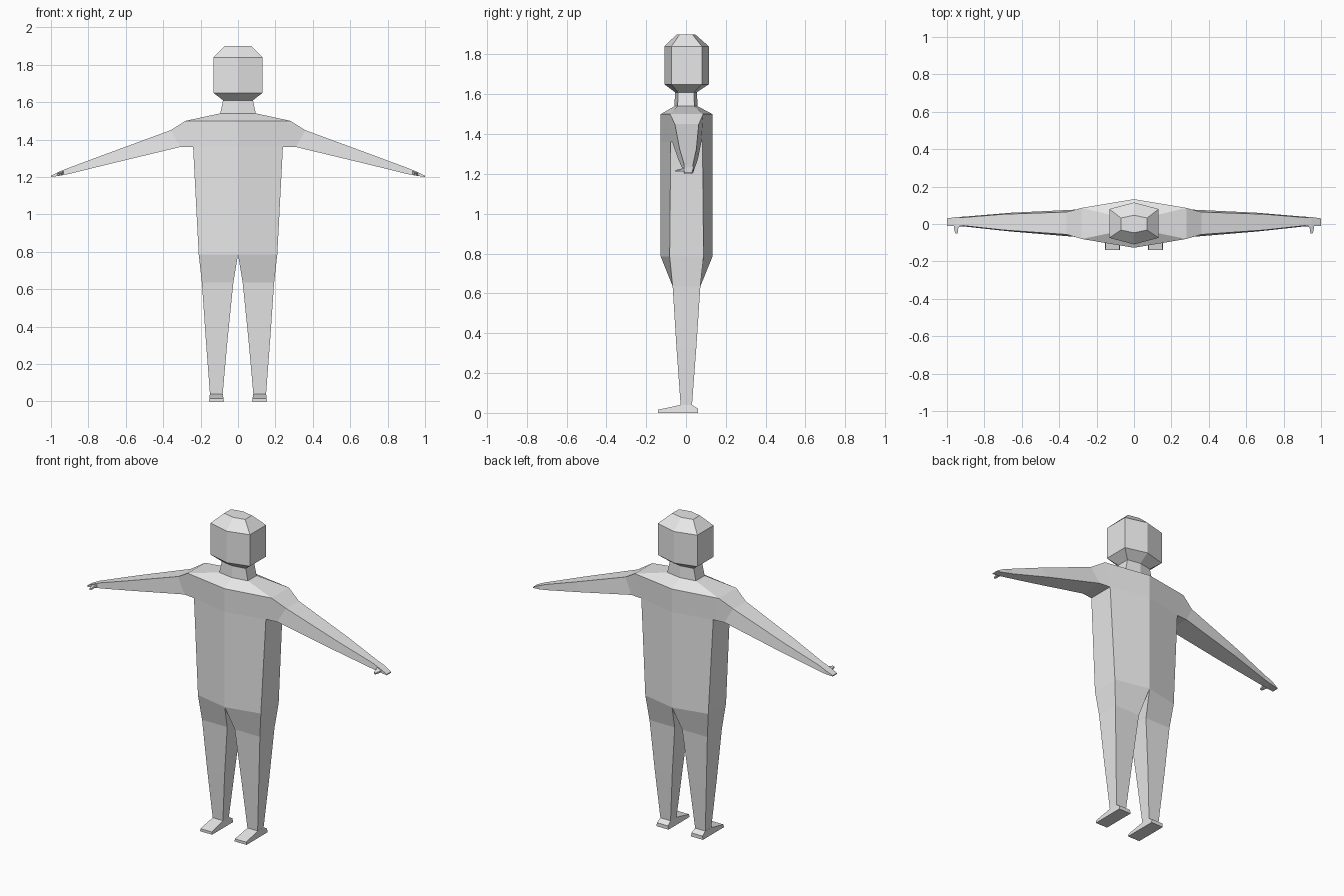
import bpy
import bmesh

if "Cube" in bpy.data.objects:
    bpy.data.objects.remove(bpy.data.objects["Cube"], do_unlink=True)

grey = bpy.data.materials.new("plain_grey")
grey.use_nodes = True
grey.diffuse_color = (0.8, 0.8, 0.8, 1)
grey.node_tree.nodes["Principled BSDF"].inputs["Base Color"].default_value = (0.8, 0.8, 0.8, 1)


def loft(name, rings, cap_start=True, cap_end=True, mirror=True):
    """Skin a list of equal-length point rings into a flat-shaded object."""
    bm = bmesh.new()
    rows = [[bm.verts.new(p) for p in ring] for ring in rings]
    n = len(rows[0])
    for a, b in zip(rows, rows[1:]):
        for i in range(n):
            j = (i + 1) % n
            bm.faces.new((a[i], a[j], b[j], b[i]))
    if cap_start:
        bm.faces.new(rows[0][::-1])
    if cap_end:
        bm.faces.new(rows[-1])
    bmesh.ops.recalc_face_normals(bm, faces=bm.faces)
    mesh = bpy.data.meshes.new(name)
    bm.to_mesh(mesh)
    bm.free()
    mesh.materials.append(grey)
    obj = bpy.data.objects.new(name, mesh)
    bpy.context.collection.objects.link(obj)
    if mirror:
        obj.modifiers.new("Mirror", 'MIRROR').use_mirror_merge = False
    return obj


def hexagon(z, w, centre, side, shift=0.0):
    """Six-sided section with points at front and back centre."""
    return [(0, shift - centre, z), (w, shift - side, z), (w, shift + side, z),
            (0, shift + centre, z), (-w, shift + side, z), (-w, shift - side, z)]


def box_ring(x0, x1, y0, y1, z):
    return [(x0, y0, z), (x1, y0, z), (x1, y1, z), (x0, y1, z)]


# Torso, from hips to the base of the neck
loft("torso", [
    hexagon(0.785, 0.21, 0.13, 0.085, 0.003),
    hexagon(1.36, 0.24, 0.13, 0.08, 0.003),
    hexagon(1.50, 0.28, 0.13, 0.083, 0.003),
    hexagon(1.54, 0.095, 0.058, 0.042),
], cap_start=False, cap_end=False, mirror=False)

# Neck and head
loft("neck_and_head", [
    hexagon(1.54, 0.095, 0.058, 0.042),
    hexagon(1.61, 0.08, 0.055, 0.04),
    hexagon(1.65, 0.132, 0.112, 0.077, 0.003),
    hexagon(1.84, 0.132, 0.112, 0.077, 0.003),
    hexagon(1.90, 0.07, 0.047, 0.032),
], cap_start=False, mirror=False)


# Arms: top and bottom edge of each section (x, z, half depth), plus y shift
def arm_ring(top, bottom, shift):
    (xt, zt, yt), (xb, zb, yb) = top, bottom
    return [(xt, shift - yt, zt), (xt, shift + yt, zt),
            (xb, shift + yb, zb), (xb, shift - yb, zb)]


loft("arms", [
    arm_ring((0.28, 1.50, 0.083), (0.24, 1.36, 0.08), 0.003),
    arm_ring((0.36, 1.45, 0.06), (0.31, 1.36, 0.073), 0.004),
    arm_ring((0.70, 1.325, 0.042), (0.66, 1.276, 0.05), 0.01),
    arm_ring((0.91, 1.247, 0.022), (0.90, 1.217, 0.027), 0.013),
    arm_ring((0.95, 1.231, 0.024), (0.95, 1.207, 0.024), 0.013),
    arm_ring((1.0, 1.206, 0.02), (1.0, 1.2, 0.02), 0.01),
], cap_start=False)

# Thumbs
loft("thumbs", [
    [(0.925, 0.0, 1.222), (0.965, 0.0, 1.212), (0.965, 0.0, 1.222), (0.925, 0.0, 1.236)],
    [(0.94, -0.025, 1.214), (0.962, -0.025, 1.209), (0.962, -0.025, 1.219), (0.94, -0.025, 1.226)],
    [(0.943, -0.052, 1.211), (0.955, -0.052, 1.209), (0.955, -0.052, 1.217), (0.943, -0.052, 1.219)],
])

# Legs, starting at the shared crotch line
loft("legs", [
    [(0, -0.127, 0.785), (0.21, -0.082, 0.785), (0.21, 0.088, 0.785), (0, 0.133, 0.785)],
    box_ring(0.025, 0.193, -0.067, 0.072, 0.635),
    box_ring(0.056, 0.172, -0.048, 0.052, 0.33),
    box_ring(0.082, 0.15, -0.027, 0.03, 0.04),
], cap_start=False, cap_end=False)

# Feet: side profile swept across the width, a little narrower at the ankle
profile = [(-0.14, 0), (-0.14, 0.016), (-0.027, 0.04), (0.03, 0.04), (0.06, 0.022), (0.06, 0)]
loft("feet", [
    [(0.075 + 0.17 * z, y, z) for y, z in profile],
    [(0.155 - 0.12 * z, y, z) for y, z in profile],
])
